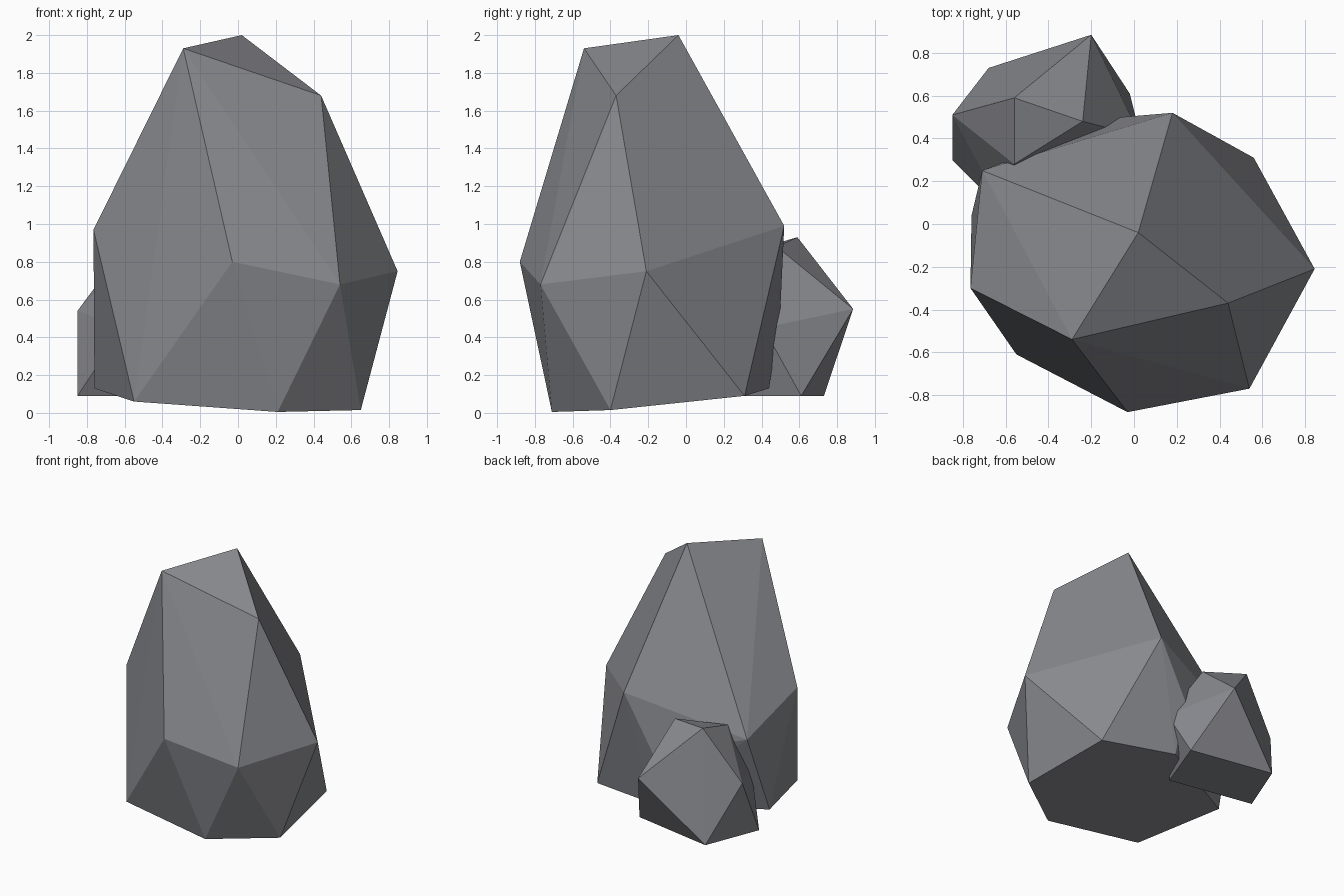
import bpy
import bmesh

cube = bpy.data.objects.get("Cube")
if cube:
    bpy.data.objects.remove(cube)

# Stone colour
stone = bpy.data.materials.new("slate_grey")
stone.use_nodes = True
colour = (0.25, 0.255, 0.275, 1)
stone.diffuse_color = colour
stone.node_tree.nodes["Principled BSDF"].inputs["Base Color"].default_value = colour


def faceted_rock(name, *rings):
    """Wrap a flat-faced convex shell round the corner points."""
    bm = bmesh.new()
    for ring in rings:
        for corner in ring:
            bm.verts.new(corner)
    hull = bmesh.ops.convex_hull(bm, input=bm.verts)
    loose = [v for v in hull["geom_interior"] if isinstance(v, bmesh.types.BMVert)]
    bmesh.ops.delete(bm, geom=loose, context="VERTS")
    bmesh.ops.recalc_face_normals(bm, faces=bm.faces)
    mesh = bpy.data.meshes.new(name)
    bm.to_mesh(mesh)
    bm.free()
    mesh.materials.append(stone)
    rock = bpy.data.objects.new(name, mesh)
    bpy.context.collection.objects.link(rock)
    return rock


# Tall boulder: foot, waist and peak corners
foot = [(-.55, -.61, .06), (.21, -.71, .005), (.65, -.40, .015),
        (.56, .31, .09), (-.02, .44, .13), (-.76, .04, .13)]
waist = [(-.03, -.88, .80), (.54, -.77, .68), (.845, -.21, .75),
         (.18, .52, .99), (-.06, .50, .56), (-.71, .25, .75), (-.765, -.30, .97)]
peak = [(.02, -.04, 2), (-.29, -.54, 1.93), (.44, -.37, 1.68)]
faceted_rock("large_boulder", foot, waist, peak)

# Small stone leaning on the back of the boulder
foot = [(-.68, .73, .09), (-.02, .61, .09), (-.18, .18, .09), (-.85, .30, .09)]
waist = [(-.20, .885, .55), (.03, .41, .45), (-.61, .06, .45), (-.85, .51, .54)]
peak = [(-.56, .59, .93), (-.24, .48, .88), (-.56, .28, .84)]
faceted_rock("small_stone", foot, waist, peak)
